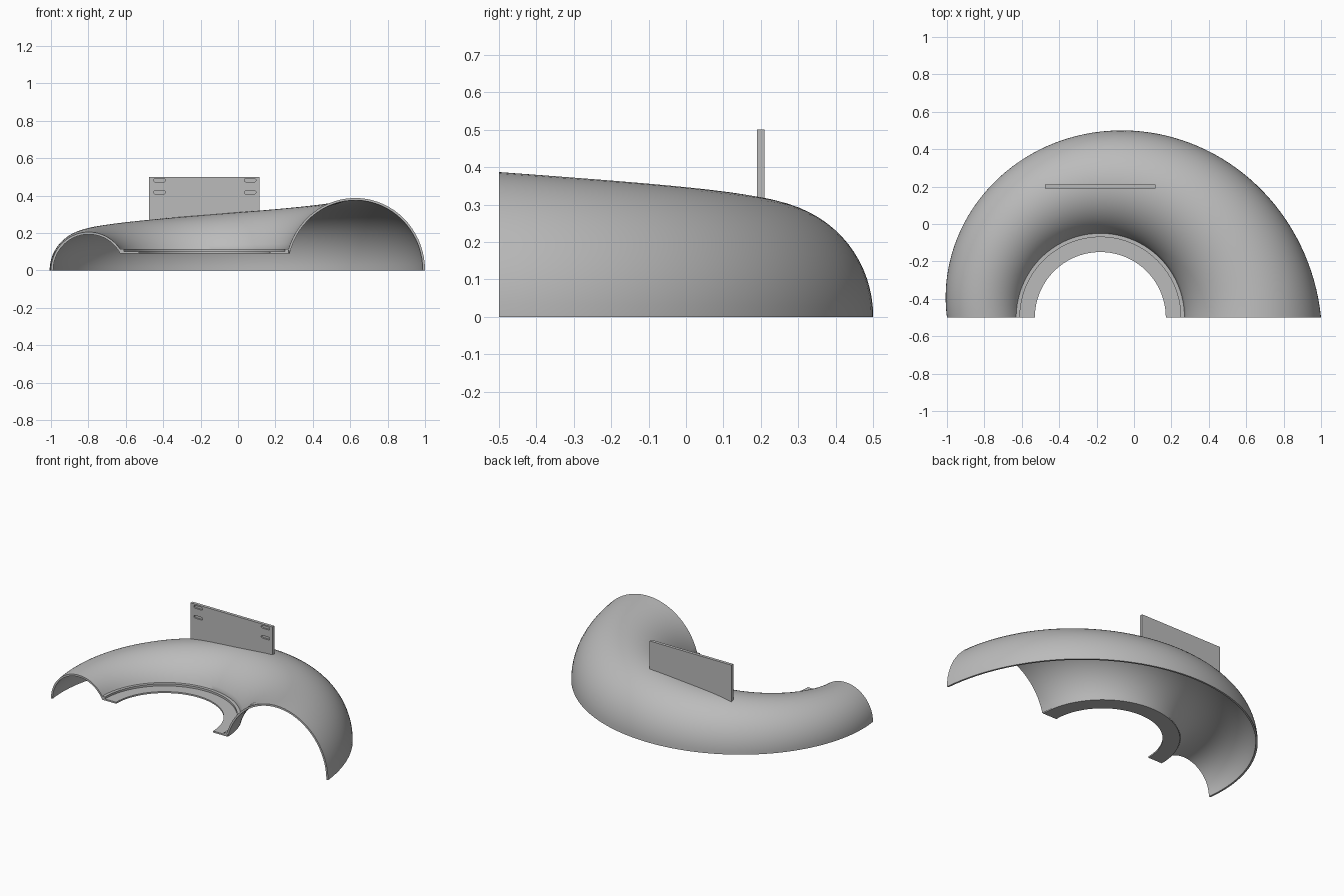
import bpy, bmesh
from math import sin, cos, pi, asin, sqrt, radians

cube = bpy.data.objects.get("Cube")
if cube:
    bpy.data.objects.remove(cube, do_unlink=True)

AXIS_X, AXIS_Y = -0.18, -0.5   # centre of the inlet
WALL, LIP_R, LIP_Z = 0.012, 0.45, 0.113

metal = bpy.data.materials.new("plain grey metal")
metal.use_nodes = True
grey = (0.5, 0.5, 0.5, 1)
metal.diffuse_color = grey
metal.node_tree.nodes["Principled BSDF"].inputs["Base Color"].default_value = grey


def make_object(name, bm):
    bmesh.ops.recalc_face_normals(bm, faces=bm.faces)
    mesh = bpy.data.meshes.new(name)
    bm.to_mesh(mesh)
    bm.free()
    mesh.materials.append(metal)
    obj = bpy.data.objects.new(name, mesh)
    bpy.context.collection.objects.link(obj)
    return obj


def smooth(obj):
    bpy.ops.object.select_all(action="DESELECT")
    obj.select_set(True)
    bpy.context.view_layer.objects.active = obj
    bpy.ops.object.shade_smooth_by_angle(angle=radians(35))


def sweep(name, section, steps=72):
    """Sweep a closed (radius, height) section half a turn, right to left."""
    bm = bmesh.new()
    rings = []
    for i in range(steps + 1):
        t = i / steps
        a = pi * (1 - t)
        rings.append([bm.verts.new((AXIS_X + r * cos(a), AXIS_Y + r * sin(a), z))
                      for r, z in section(t)])
    n = len(rings[0])
    for p, q in zip(rings, rings[1:]):
        for j in range(n):
            k = (j + 1) % n
            bm.faces.new((p[j], p[k], q[k], q[j]))
    bm.faces.new(rings[0])
    bm.faces.new(rings[-1])
    obj = make_object(name, bm)
    smooth(obj)
    return obj


def shell_section(t, n=32):
    """Thin elliptical arch that grows along the spiral."""
    reach = 0.82 + 0.36 * t - 0.006 * sin(pi * t)
    rz = 0.205 + 0.182 * t
    rx = (reach - LIP_R) / (1 + sqrt(1 - (LIP_Z / rz) ** 2))
    centre = reach - rx

    def arc(w, h, end_z):
        end = pi - asin(end_z / h)
        return [(centre + w * cos(end * i / n), h * sin(end * i / n))
                for i in range(n + 1)]
    return arc(rx, rz, LIP_Z) + arc(rx - WALL, rz - WALL, 0.09)[::-1]


def prism(name, outline, y0, y1):
    """Extrude an (x, z) outline along y."""
    bm = bmesh.new()
    face = bm.faces.new([bm.verts.new((x, y0, z)) for x, z in outline])
    ext = bmesh.ops.extrude_face_region(bm, geom=[face])
    verts = [v for v in ext["geom"] if isinstance(v, bmesh.types.BMVert)]
    bmesh.ops.translate(bm, verts=verts, vec=(0, y1 - y0, 0))
    return make_object(name, bm)


# Spiral half shell
sweep("spiral_shell", shell_section)

# Inlet flange with a raised outer lip
flange = [(0.35, 0.09), (LIP_R, 0.09), (LIP_R, LIP_Z),
          (0.43, LIP_Z), (0.43, 0.1), (0.35, 0.1)]
sweep("inlet_flange", lambda t: flange)

# Upright mounting plate, its foot following the shell
plate = prism("mounting_plate",
              [(-0.475, 0.254), (0.115, 0.312), (0.115, 0.5), (-0.475, 0.5)],
              0.19, 0.21)

# Shallow rounded slots in the front of the plate
for side, x in (("right", -0.42), ("left", 0.065)):
    for level, z in (("lower", 0.417), ("upper", 0.482)):
        outline = []
        for end in (1, -1):
            for i in range(9):
                a = -pi / 2 + pi * i / 8
                outline.append((x + end * (0.022 + 0.009 * cos(a)),
                                z + end * 0.009 * sin(a)))
        cutter = prism(f"{side}_{level}_slot_cutter", outline, 0.18, 0.2)
        cutter.hide_render = True
        cutter.hide_set(True)
        cut = plate.modifiers.new(f"{side} {level} slot", "BOOLEAN")
        cut.operation = "DIFFERENCE"
        cut.solver = "EXACT"
        cut.object = cutter
